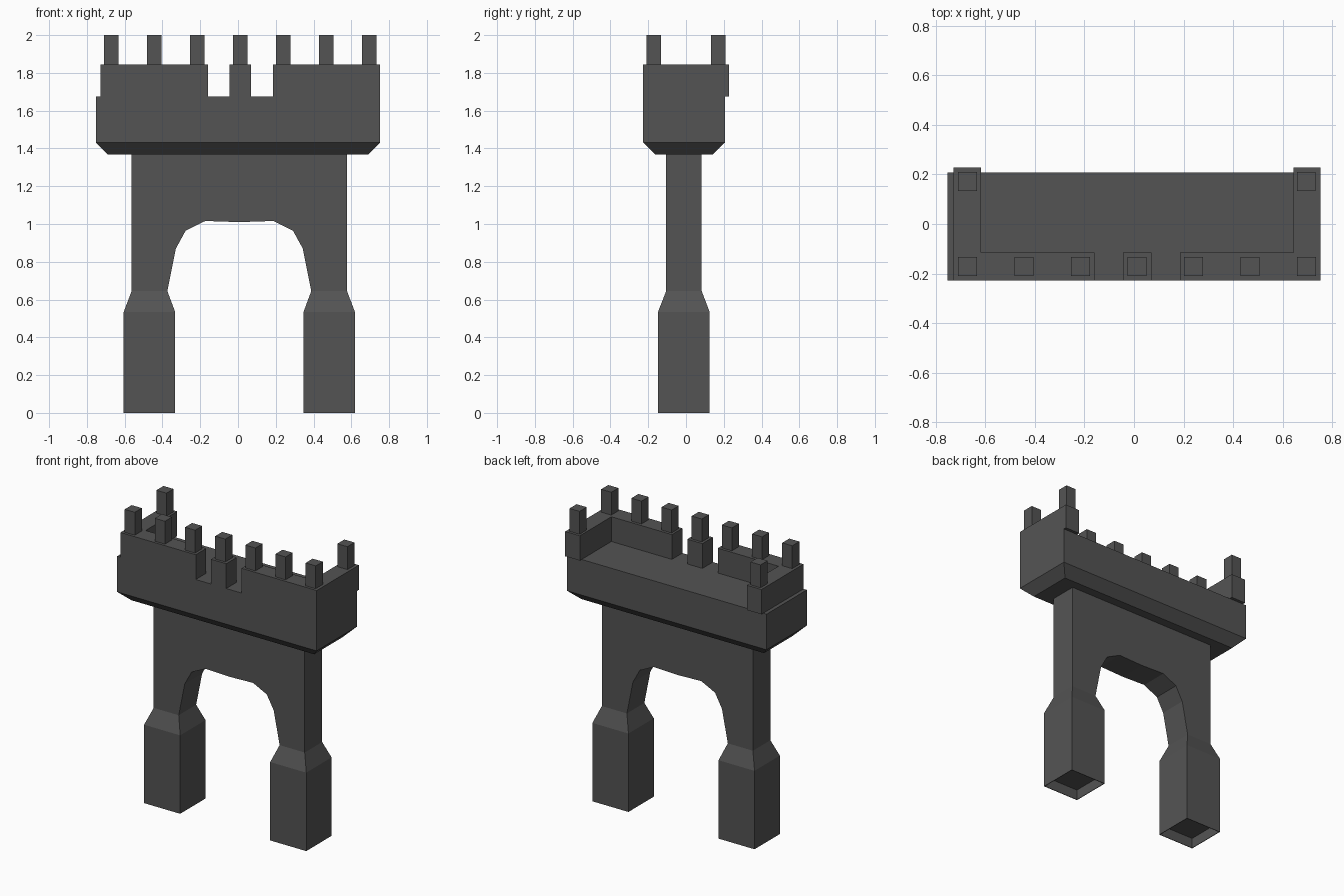
import bpy, bmesh

if "Cube" in bpy.data.objects:
    bpy.data.objects.remove(bpy.data.objects["Cube"])

stone = bpy.data.materials.new("dark grey stone")
stone.diffuse_color = (0.088, 0.088, 0.088, 1)
stone.use_nodes = True
stone.node_tree.nodes["Principled BSDF"].inputs["Base Color"].default_value = stone.diffuse_color


def finish(name, bm):
    bmesh.ops.recalc_face_normals(bm, faces=bm.faces)
    me = bpy.data.meshes.new(name)
    bm.to_mesh(me)
    bm.free()
    me.materials.append(stone)
    ob = bpy.data.objects.new(name, me)
    bpy.context.collection.objects.link(ob)
    return ob


def loft(name, rings):
    """Stack of rectangles (x0, x1, y0, y1, z), capped at both ends."""
    bm = bmesh.new()
    loops = [[bm.verts.new(p) for p in ((x0, y0, z), (x1, y0, z), (x1, y1, z), (x0, y1, z))]
             for x0, x1, y0, y1, z in rings]
    for a, b in zip(loops, loops[1:]):
        for i in range(4):
            j = (i + 1) % 4
            bm.faces.new((a[i], a[j], b[j], b[i]))
    bm.faces.new(loops[0][::-1])
    bm.faces.new(loops[-1])
    return finish(name, bm)


def box(name, x0, x1, y0, y1, z0, z1):
    return loft(name, [(x0, x1, y0, y1, z0), (x0, x1, y0, y1, z1)])


CX = 0.007           # the arch sits slightly off the centre line
Y0, Y1 = -0.105, 0.083

# Arched wall: half profile mirrored about CX, extruded through y
half = [(0.18, 1.016), (0.284, 0.965), (0.336, 0.87), (0.381, 0.645),
        (0.57, 0.645), (0.57, 1.37)]
profile = [(CX, 1.01)] + [(CX + x, z) for x, z in half] + [(CX - x, z) for x, z in half[::-1]]
bm = bmesh.new()
face = bm.faces.new([bm.verts.new((x, Y0, z)) for x, z in profile])
ext = bmesh.ops.extrude_face_region(bm, geom=[face], use_keep_orig=True)
for v in [g for g in ext["geom"] if isinstance(g, bmesh.types.BMVert)]:
    v.co.y = Y1
finish("arched_wall", bm)

# Legs: wide foot with hollow underside, tapering up into the wall
for side, name in ((-1, "leg_left"), (1, "leg_right")):
    fx = sorted((CX + side * 0.34, CX + side * 0.612))
    tx = sorted((CX + side * 0.381, CX + side * 0.57))
    i = 0.004
    loft(name, [(fx[0] + i, fx[1] - i, -0.144, 0.121, 0.07),
                (fx[0] + i, fx[1] - i, -0.144, 0.121, 0.0),
                (*fx, -0.148, 0.125, 0.0),
                (*fx, -0.148, 0.125, 0.535),
                (*tx, Y0, Y1, 0.645)])

# Platform with chamfered underside
loft("platform", [(-0.69, 0.69, -0.164, 0.143, 1.368),
                  (-0.753, 0.753, -0.227, 0.207, 1.432),
                  (-0.753, 0.753, -0.227, 0.207, 1.675)])


# Parapet: two L-shaped walls and a middle block
def parapet(name, pts):
    bm = bmesh.new()
    f = bm.faces.new([bm.verts.new((x, y, 1.675)) for x, y in pts])
    e = bmesh.ops.extrude_face_region(bm, geom=[f], use_keep_orig=True)
    for v in [g for g in e["geom"] if isinstance(g, bmesh.types.BMVert)]:
        v.co.z = 1.844
    finish(name, bm)


F, B, IN = -0.227, 0.227, -0.114
for name, out, inn, end in (("parapet_left", -0.728, -0.618, -0.16),
                            ("parapet_right", 0.753, 0.643, 0.186)):
    parapet(name, [(out, F), (end, F), (end, IN), (inn, IN), (inn, B), (out, B)])
box("parapet_middle", -0.044, 0.07, F, IN, 1.675, 1.844)

# Merlons: seven along the front, one at each back corner
spots = [(-0.671 + 0.2277 * i, -0.171) for i in range(7)]
spots += [(-0.671, 0.171), (0.695, 0.171)]
for n, (x, y) in enumerate(spots):
    h = 0.038
    box("merlon_%d" % (n + 1), x - h, x + h, y - h, y + h, 1.844, 2.0)
